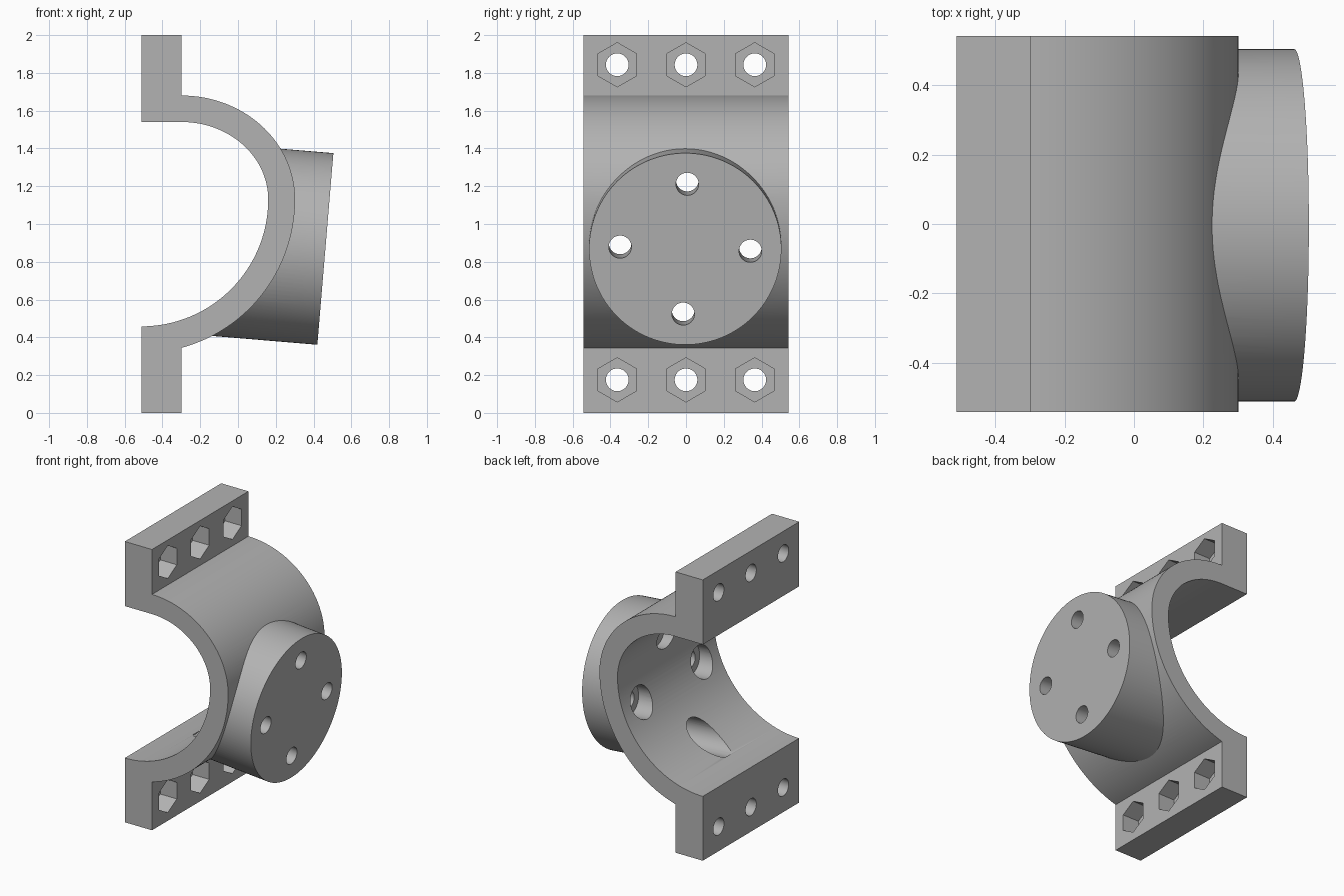
import bpy, bmesh, math
from mathutils import Vector, Matrix

if "Cube" in bpy.data.objects:
    bpy.data.objects.remove(bpy.data.objects["Cube"], do_unlink=True)

grey = bpy.data.materials.new("plain grey")
grey.use_nodes = True
COLOUR = (0.45, 0.45, 0.45, 1)
grey.diffuse_color = COLOUR
grey.node_tree.nodes["Principled BSDF"].inputs["Base Color"].default_value = COLOUR

WIDTH = 1.085            # length along y
BACK, STEP = -0.512, -0.298   # flange back and front planes
APEX = 1.13              # height where the saddle bulges furthest
TOP_BORE, TOP_SKIN = 0.41, 0.55
INNER, OUTER = 0.16, 0.302


def add_mesh(name, bm):
    bmesh.ops.recalc_face_normals(bm, faces=bm.faces)
    mesh = bpy.data.meshes.new(name)
    bm.to_mesh(mesh)
    bm.free()
    mesh.materials.append(grey)
    obj = bpy.data.objects.new(name, mesh)
    bpy.context.collection.objects.link(obj)
    return obj


def prism(name, outline, width):
    """Extrude an (x, z) outline along y, centred on y = 0."""
    bm = bmesh.new()
    face = bm.faces.new([bm.verts.new((x, -width / 2, z)) for x, z in outline])
    side = bmesh.ops.extrude_face_region(bm, geom=[face])["geom"]
    bmesh.ops.translate(bm, vec=(0, width, 0),
                        verts=[v for v in side if isinstance(v, bmesh.types.BMVert)])
    return add_mesh(name, bm)


def rod(name, start, axis, length, radius, sides=48):
    """Cylinder from start along axis, with a corner pointing along y."""
    bm = bmesh.new()
    bmesh.ops.create_cone(bm, cap_ends=True, segments=sides, radius1=radius,
                          radius2=radius, depth=length)
    z = Vector(axis).normalized()
    y = Vector((0, 1, 0))
    x = y.cross(z)
    turn = Matrix((x, y, z)).transposed().to_4x4()
    spin = Matrix.Rotation(math.pi / 2, 4, 'Z')
    place = Matrix.Translation(Vector(start) + z * length / 2)
    bmesh.ops.transform(bm, matrix=place @ turn @ spin, verts=bm.verts)
    return add_mesh(name, bm)


def combine(target, tool, operation):
    mod = target.modifiers.new(operation, 'BOOLEAN')
    mod.object, mod.operation, mod.solver = tool, operation, 'EXACT'
    bpy.context.view_layer.objects.active = target
    bpy.ops.object.modifier_apply(modifier=mod.name)
    bpy.data.objects.remove(tool, do_unlink=True)


def arc(cx, rx, rz, a0, a1, steps=40):
    angles = [math.radians(a0 + (a1 - a0) * i / steps) for i in range(steps + 1)]
    return [(cx + rx * math.cos(a), APEX + rz * math.sin(a)) for a in angles]


# Solid silhouette: two flanges joined by the curved saddle
r_out, r_in = OUTER - BACK, INNER - BACK
end = -math.degrees(math.acos((STEP - BACK) / r_out))
outline = [(BACK, 0), (BACK, 2), (STEP, 2)]
outline += arc(STEP, OUTER - STEP, TOP_SKIN, 90, 0)
outline += arc(BACK, r_out, r_out, 0, end)[1:]
outline += [(STEP, 0)]
body = prism("pipe_saddle", outline, WIDTH)

# Tilted round mounting boss
axis = Vector((0.9965, 0, -0.0835)).normalized()
face_centre = Vector((0.4625, -0.004, 0.868))
combine(body, rod("boss", face_centre, -axis, 0.7, 0.509, 128), 'UNION')

# Open bore
bore = [(BACK - 0.2, APEX + TOP_BORE)]
bore += arc(STEP, INNER - STEP, TOP_BORE, 90, 0)
bore += arc(BACK, r_in, r_in, 0, -90)[1:]
bore += [(BACK - 0.2, APEX - r_in)]
combine(body, prism("bore_cutter", bore, WIDTH + 0.4), 'DIFFERENCE')

# Four boss holes, counterbored from the bore side
up = axis.cross(Vector((0, 1, 0)))
up = up if up.z > 0 else -up
for i in range(4):
    a = math.radians(90 * i - 1.8)
    spot = face_centre + 0.345 * (Vector((0, math.cos(a), 0)) + up * math.sin(a))
    combine(body, rod("hole_cutter", spot + axis * 0.1, -axis, 0.8, 0.06), 'DIFFERENCE')
    combine(body, rod("counterbore_cutter", spot - axis * 0.25, -axis, 0.5, 0.11), 'DIFFERENCE')

# Flange bolt holes with hexagonal nut pockets
for z in (0.175, 1.843):
    for y in (-0.364, 0, 0.364):
        combine(body, rod("bolt_cutter", (BACK - 0.1, y, z), (1, 0, 0), 0.5, 0.06), 'DIFFERENCE')
        combine(body, rod("nut_cutter", (STEP - 0.13, y, z), (1, 0, 0), 0.25, 0.117, 6), 'DIFFERENCE')

# Smooth curves, crisp edges
bpy.ops.object.select_all(action='DESELECT')
body.select_set(True)
bpy.context.view_layer.objects.active = body
bpy.ops.object.shade_smooth_by_angle(angle=math.radians(30))
